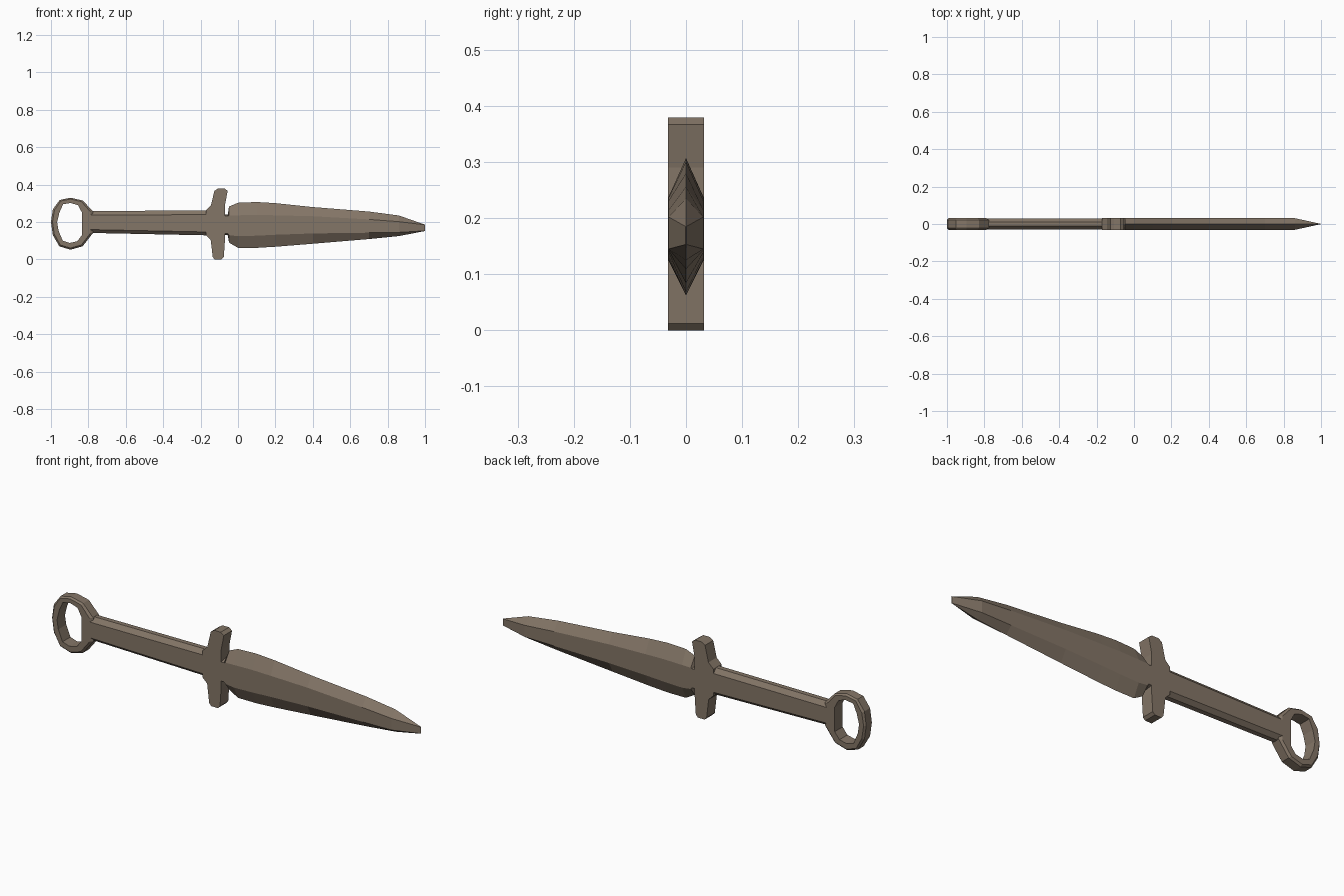
import bpy, bmesh

mat = bpy.data.materials.new("worn_bronze_brown")
mat.diffuse_color = (0.23, 0.18, 0.135, 1)


def finish(name, bm):
    bmesh.ops.recalc_face_normals(bm, faces=bm.faces)
    me = bpy.data.meshes.new(name)
    bm.to_mesh(me)
    bm.free()
    me.materials.append(mat)
    ob = bpy.data.objects.new(name, me)
    bpy.context.collection.objects.link(ob)
    return ob


def skin(bm, loops, wrap=False, caps=True):
    """Bridge a row of equal closed vertex loops."""
    rows = [[bm.verts.new(p) for p in loop] for loop in loops]
    pairs = list(zip(rows, rows[1:]))
    if wrap:
        pairs.append((rows[-1], rows[0]))
    n = len(rows[0])
    for a, b in pairs:
        for i in range(n):
            j = (i + 1) % n
            bm.faces.new((a[i], a[j], b[j], b[i]))
    if caps and not wrap:
        bm.faces.new(rows[0])
        bm.faces.new(rows[-1])


# Blade: six-sided section; x, half thickness, edge top/bottom, flat top/bottom
blade = [
    (-0.085, 0.031, 0.240, 0.130, 0.232, 0.138),
    (-0.055, 0.031, 0.240, 0.130, 0.232, 0.138),
    (-0.048, 0.031, 0.283, 0.090, 0.235, 0.130),
    (0.000, 0.031, 0.303, 0.062, 0.236, 0.124),
    (0.100, 0.031, 0.307, 0.062, 0.238, 0.127),
    (0.200, 0.031, 0.301, 0.068, 0.236, 0.132),
    (0.400, 0.031, 0.280, 0.084, 0.231, 0.139),
    (0.700, 0.031, 0.256, 0.109, 0.214, 0.143),
    (0.860, 0.031, 0.235, 0.125, 0.202, 0.145),
    (1.000, 0.0005, 0.186, 0.152, 0.185, 0.153),
]
bm = bmesh.new()
skin(bm, [[(x, 0, t), (x, h, ft), (x, h, fb), (x, 0, b), (x, -h, fb), (x, -h, ft)]
          for x, h, t, b, ft, fb in blade])
finish("blade", bm)

# Grip: octagonal bar, slightly deeper near the guard
bm = bmesh.new()
loops = []
for x, t, b in ((-0.80, 0.259, 0.142), (-0.12, 0.262, 0.128)):
    half = [(0.012, t), (0.0305, t - 0.022), (0.0305, b + 0.018), (0.012, b)]
    loops.append([(x, y, z) for y, z in half] + [(x, -y, z) for y, z in reversed(half)])
skin(bm, loops)
finish("grip", bm)

# Crossguard: extruded profile with short flares into the grip
guard = [(-0.172, 0.261), (-0.145, 0.288), (-0.126, 0.367), (-0.107, 0.379), (-0.072, 0.379),
         (-0.055, 0.367), (-0.070, 0.290), (-0.070, 0.100), (-0.076, 0.012), (-0.088, 0.0),
         (-0.124, 0.0), (-0.135, 0.012), (-0.146, 0.105), (-0.172, 0.130)]
bm = bmesh.new()
skin(bm, [[(x, y, z) for x, z in guard] for y in (-0.032, 0.032)])
finish("crossguard", bm)

# Pommel ring: chamfered outer rim and open hole
outer = [(-1.0, 0.20), (-0.99, 0.268), (-0.953, 0.318), (-0.895, 0.330), (-0.83, 0.315),
         (-0.775, 0.257), (-0.775, 0.142), (-0.83, 0.071), (-0.895, 0.052), (-0.955, 0.070),
         (-0.99, 0.13)]
hole = [(-0.967, 0.20), (-0.955, 0.25), (-0.935, 0.295), (-0.895, 0.302), (-0.855, 0.290),
        (-0.834, 0.25), (-0.834, 0.13), (-0.86, 0.097), (-0.9, 0.088), (-0.937, 0.100),
        (-0.96, 0.155)]
shoulder = [(a + (c - a) * 0.25, b + (d - b) * 0.25) for (a, b), (c, d) in zip(outer, hole)]
bm = bmesh.new()
section = [(hole, -0.031), (shoulder, -0.031), (outer, -0.022),
           (outer, 0.022), (shoulder, 0.031), (hole, 0.031)]
skin(bm, [[(x, y, z) for x, z in path] for path, y in section], wrap=True)
finish("pommel_ring", bm)
